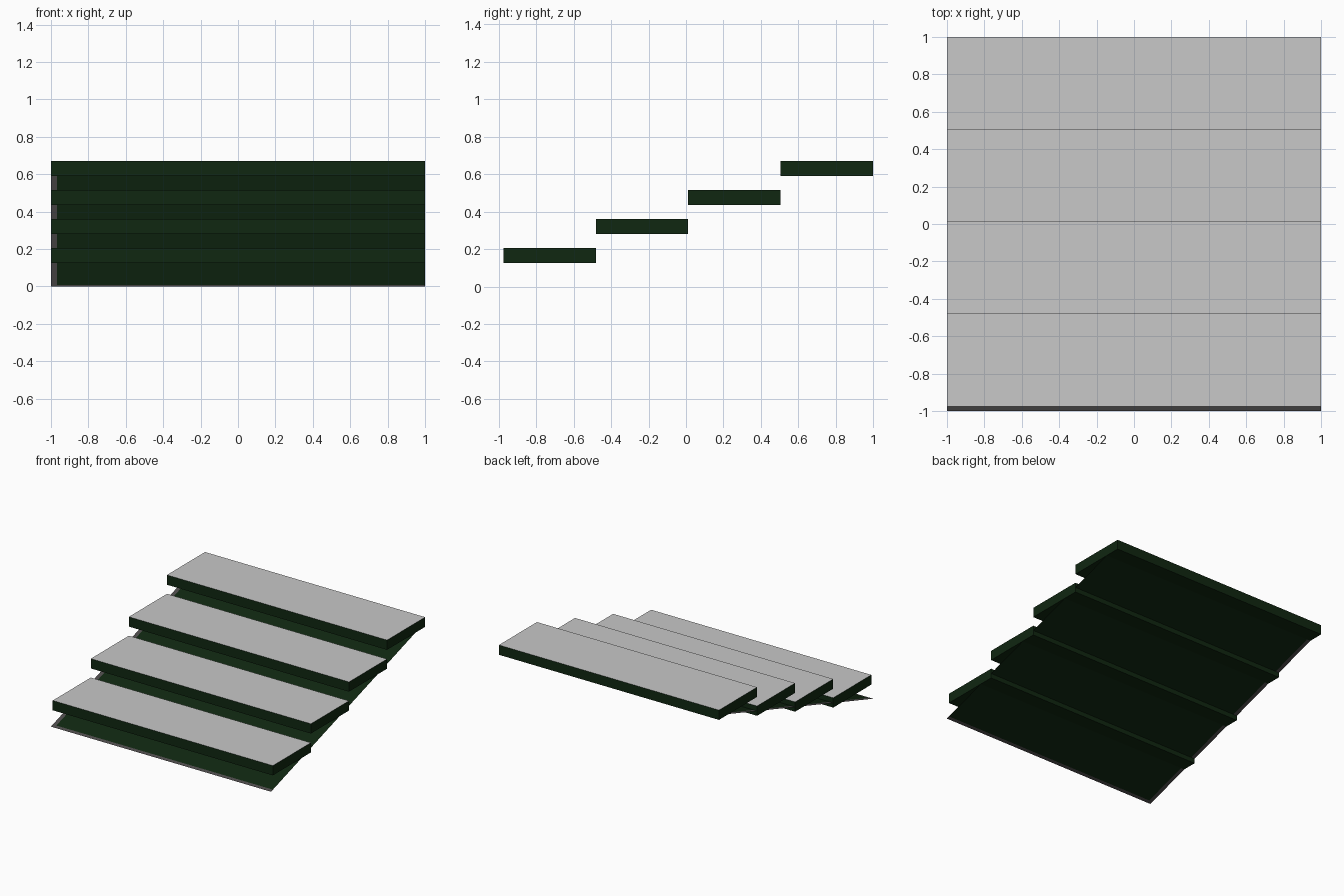
import bpy, bmesh

if "Cube" in bpy.data.objects:
    bpy.data.objects.remove(bpy.data.objects["Cube"])


def material(name, rgb):
    m = bpy.data.materials.new(name)
    m.diffuse_color = (*rgb, 1.0)
    m.use_nodes = True
    m.node_tree.nodes["Principled BSDF"].inputs["Base Color"].default_value = m.diffuse_color
    return m


GREEN = material("dark green", (0.005, 0.020, 0.0055))
LIGHT = material("light grey", (0.58, 0.58, 0.58))
GREY = material("dark grey", (0.075, 0.070, 0.070))


def finish(name, bm, mats):
    me = bpy.data.meshes.new(name)
    bm.to_mesh(me)
    bm.free()
    for m in mats:
        me.materials.append(m)
    ob = bpy.data.objects.new(name, me)
    bpy.context.collection.objects.link(ob)
    return ob


# Treads: four flat slabs, light on top and green elsewhere
Y0, RUN, Z0, RISE, THICK = -0.976, 0.494, 0.125, 0.155, 0.08
for i in range(4):
    bm = bmesh.new()
    bmesh.ops.create_cube(bm, size=1)
    for v in bm.verts:
        v.co.x *= 2
        v.co.y = Y0 + RUN * (i + 0.5 + v.co.y)
        v.co.z = Z0 + RISE * i + THICK * (v.co.z + 0.5)
    bm.normal_update()
    for f in bm.faces:
        f.material_index = 1 if f.normal.z > 0.9 else 0
    finish(f"tread_{i + 1}", bm, [GREEN, LIGHT])

# Sloped backing sheet: paper-thin, with a grey border at the left and bottom
SLOPE = 0.315
xs, ys = (-1, -0.968, 1), (-1, -0.975, 1)
bm = bmesh.new()
grid = [[bm.verts.new((x, y, (y + 1) * SLOPE)) for x in xs] for y in ys]
for j in range(2):
    for i in range(2):
        f = bm.faces.new((grid[j][i], grid[j][i + 1],
                          grid[j + 1][i + 1], grid[j + 1][i]))
        f.material_index = 0 if i and j else 1
finish("sloped_backing", bm, [GREEN, GREY])
